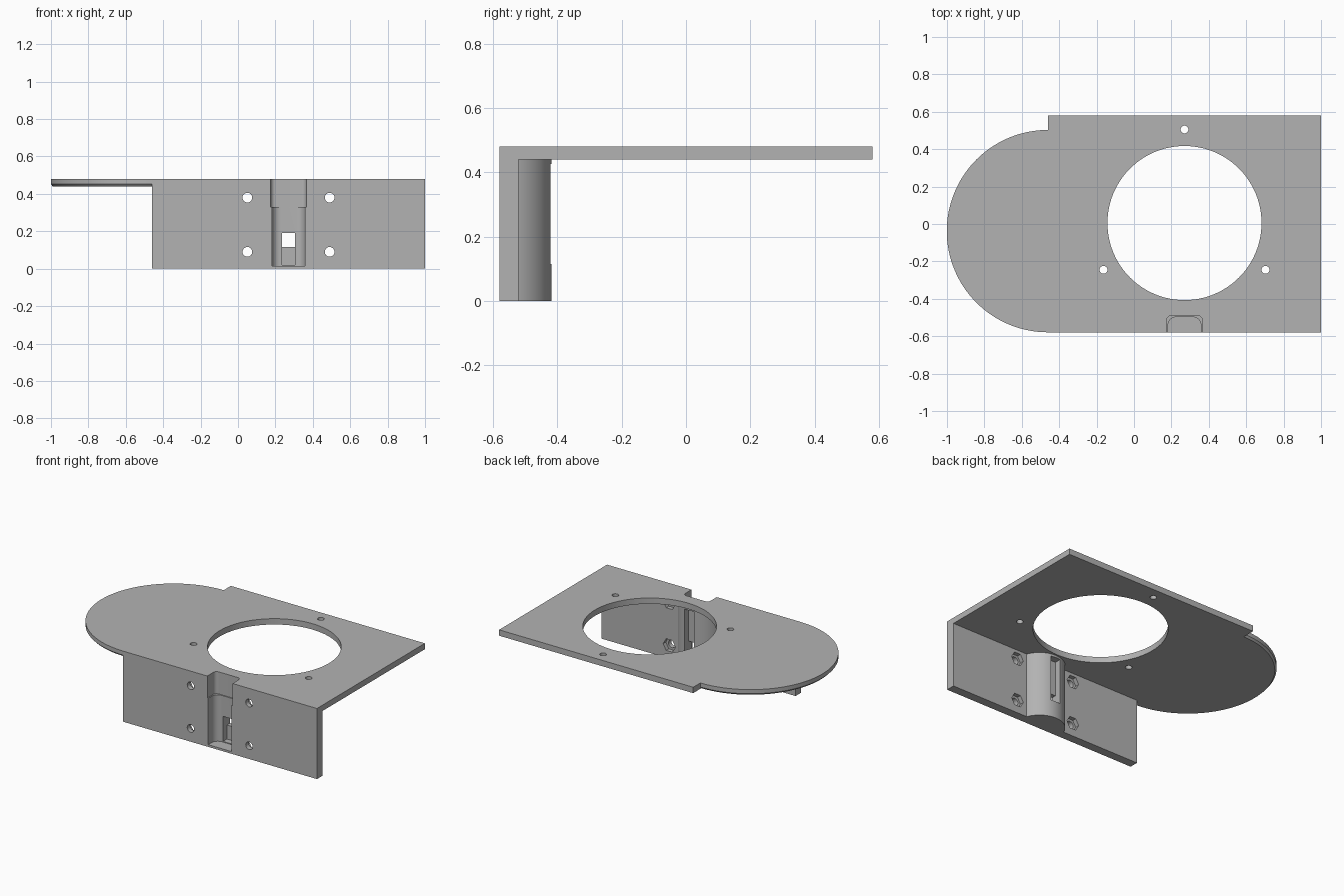
import bpy, bmesh
from math import cos, sin, pi, radians

cube = bpy.data.objects.get("Cube")
if cube:
    bpy.data.objects.remove(cube, do_unlink=True)

grey = bpy.data.materials.new("plain grey")
grey.use_nodes = True
grey.diffuse_color = (0.45, 0.45, 0.45, 1)
grey.node_tree.nodes["Principled BSDF"].inputs["Base Color"].default_value = (0.45, 0.45, 0.45, 1)

CX = 0.27                      # centre line of the opening and the latch
AXES = {"x": lambda a, b, d: (d, a, b),
        "y": lambda a, b, d: (a, d, b),
        "z": lambda a, b, d: (a, b, d)}


def loft(name, axis, layers):
    """Solid through matching outlines, each given as (depth, points)."""
    bm = bmesh.new()
    rings = [[bm.verts.new(AXES[axis](a, b, d)) for a, b in pts] for d, pts in layers]
    n = len(rings[0])
    for low, high in zip(rings, rings[1:]):
        for i in range(n):
            j = (i + 1) % n
            bm.faces.new((low[i], low[j], high[j], high[i]))
    bm.faces.new(rings[0])
    bm.faces.new(rings[-1])
    bmesh.ops.recalc_face_normals(bm, faces=bm.faces)
    mesh = bpy.data.meshes.new(name)
    bm.to_mesh(mesh)
    bm.free()
    mesh.materials.append(grey)
    ob = bpy.data.objects.new(name, mesh)
    bpy.context.collection.objects.link(ob)
    return ob


def prism(name, axis, pts, lo, hi):
    return loft(name, axis, [(lo, pts), (hi, pts)])


def arc(x, y, r, start, end, steps):
    angles = [radians(start + (end - start) * i / steps) for i in range(steps + 1)]
    return [(x + r * cos(t), y + r * sin(t)) for t in angles]


def circle(x, y, r, sides):
    return arc(x, y, r, 0, 360, sides)[:-1]


def box(x0, x1, y0, y1):
    return [(x0, y0), (x1, y0), (x1, y1), (x0, y1)]


def channel(half, back, r):
    """Outline open to the front with rounded rear corners."""
    return ([(CX - half, -0.7), (CX + half, -0.7)]
            + arc(CX + half - r, back - r, r, 0, 90, 10)
            + arc(CX - half + r, back - r, r, 90, 180, 10))


def combine(body, tool, operation):
    mod = body.modifiers.new(operation, "BOOLEAN")
    mod.operation, mod.solver, mod.object = operation, "EXACT", tool
    bpy.context.view_layer.objects.active = body
    bpy.ops.object.modifier_apply(modifier=mod.name)
    bpy.data.objects.remove(tool, do_unlink=True)


# Top plate and front wall share one angled section
bracket = prism("mounting_bracket", "x",
                [(-0.58, 0), (-0.52, 0), (-0.52, 0.44), (0.58, 0.44), (0.58, 0.48), (-0.58, 0.48)],
                -0.46, 1)


# Rounded end of the plate, chamfered underneath
def round_end(r):
    return [(-0.4, -0.038 + r)] + arc(-0.46, -0.038, r, 90, 270, 64) + [(-0.4, -0.038 - r)]


combine(bracket, loft("round_end", "z",
                      [(0.44, round_end(0.53)), (0.452, round_end(0.541)), (0.48, round_end(0.541))]), "UNION")

# Rounded housing behind the wall
combine(bracket, prism("latch_housing", "z", arc(CX, -0.575, 0.157, 0, 180, 40), 0, 0.46), "UNION")

# Large opening with three screw holes around it
cutters = [prism("opening", "z", circle(CX, 0.005, 0.412, 96), 0.43, 0.6)]
for deg in (90, 210, 330):
    t = radians(deg)
    cutters.append(prism("plate_hole", "z",
                         circle(CX + 0.5 * cos(t), 0.005 + 0.5 * sin(t), 0.021, 24), 0.4, 0.6))

# Wall screw holes with hexagonal nut pockets on the rear
for x in (CX - 0.22, CX + 0.22):
    for z in (0.09, 0.38):
        cutters.append(prism("wall_hole", "y", circle(x, z, 0.026, 24), -0.7, -0.5))
        cutters.append(prism("nut_pocket", "y", circle(x, z, 0.046, 6), -0.548, -0.5))

# Latch channel, its wider mouth, and the offset front and rear slots
cutters += [
    prism("channel", "z", channel(0.088, -0.497, 0.045), 0.015, 0.4),
    prism("mouth", "z", channel(0.095, -0.49, 0.025), 0.33, 0.6),
    prism("front_slot", "y", box(CX - 0.035, CX + 0.035, 0.02, 0.19), -0.6, -0.455),
    prism("rear_slot", "y", box(CX - 0.035, CX + 0.035, 0.115, 0.425), -0.465, -0.38),
]
for cutter in cutters:
    combine(bracket, cutter, "DIFFERENCE")

bpy.ops.object.select_all(action="DESELECT")
bracket.select_set(True)
bpy.context.view_layer.objects.active = bracket
bpy.ops.object.shade_smooth_by_angle(angle=radians(25))
